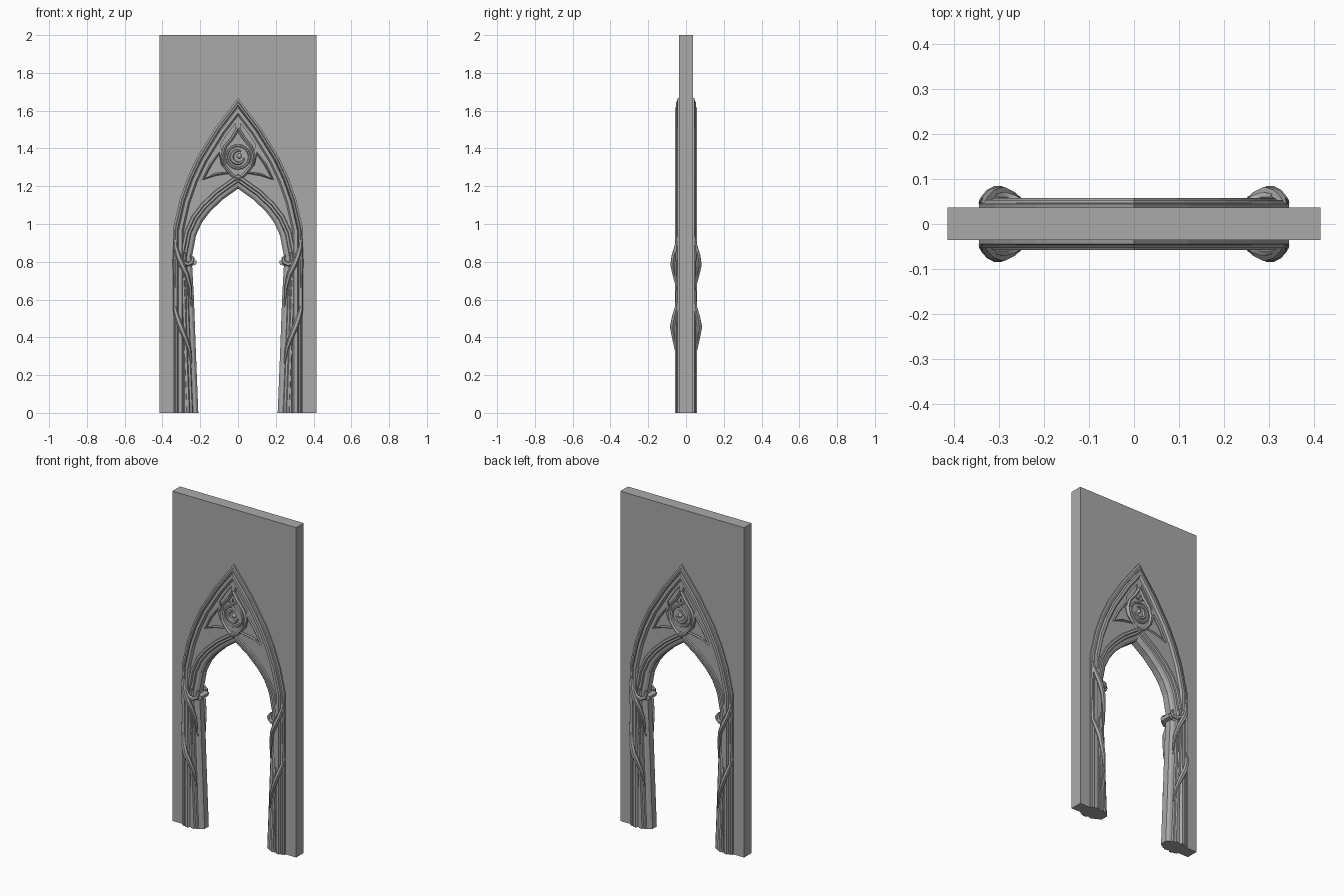
import bpy, bmesh, math
from mathutils import Vector

if "Cube" in bpy.data.objects:
    bpy.data.objects.remove(bpy.data.objects["Cube"])

stone = bpy.data.materials.new("grey_stone")
stone.use_nodes = True
COLOUR = (0.4, 0.4, 0.4, 1)
stone.diffuse_color = COLOUR
stone.node_tree.nodes["Principled BSDF"].inputs["Base Color"].default_value = COLOUR


def finish(name, bm, mirror=(False, False), smooth=False):
    bmesh.ops.recalc_face_normals(bm, faces=bm.faces)
    mesh = bpy.data.meshes.new(name)
    bm.to_mesh(mesh)
    bm.free()
    mesh.materials.append(stone)
    ob = bpy.data.objects.new(name, mesh)
    bpy.context.collection.objects.link(ob)
    bpy.ops.object.select_all(action='DESELECT')
    ob.select_set(True)
    bpy.context.view_layer.objects.active = ob
    if smooth:
        bpy.ops.object.shade_smooth_by_angle(angle=math.radians(40))
    if any(mirror):
        mod = ob.modifiers.new("mirror", 'MIRROR')
        mod.use_axis = (mirror[0], mirror[1], False)
        mod.use_mirror_merge = False
    return ob


def whole(half):
    """Full arch path from right foot over the apex to left foot."""
    return [Vector(p) for p in half] + [Vector((-x, z)) for x, z in reversed(half[:-1])]


def offset(path, d):
    """Path moved toward the opening by d, with mitred corners."""
    out = []
    for i, p in enumerate(path):
        dirs = []
        if i > 0:
            dirs.append((p - path[i - 1]).normalized())
        if i < len(path) - 1:
            dirs.append((path[i + 1] - p).normalized())
        normals = [Vector((-v.y, v.x)) for v in dirs]
        m = sum(normals, Vector((0, 0))).normalized()
        q = p + m * (d / m.dot(normals[0]))
        if i in (0, len(path) - 1):
            q.y = 0
        out.append(q)
    return out


def bridge(bm, rings, closed=False):
    n = len(rings[0])
    pairs = list(zip(rings, rings[1:])) + ([(rings[-1], rings[0])] if closed else [])
    for a, b in pairs:
        for j in range(n):
            k = (j + 1) % n
            bm.faces.new((a[j], a[k], b[k], b[j]))
    if not closed:
        bm.faces.new(rings[0])
        bm.faces.new(rings[-1])


def moulding(name, path, profile):
    """Sweep a front profile of (inset, depth), repeated on the back."""
    loop = profile + [(d, -y) for d, y in reversed(profile)]
    lines = [offset(path, d) for d, y in loop]
    bm = bmesh.new()
    rings = [[bm.verts.new((line[i].x, y, line[i].y)) for line, (d, y) in zip(lines, loop)]
             for i in range(len(path))]
    bridge(bm, rings)
    return finish(name, bm)


def plate(name, outline, y0, y1, mirror=(False, False)):
    bm = bmesh.new()
    bridge(bm, [[bm.verts.new((x, y, z)) for x, z in outline] for y in (y0, y1)])
    return finish(name, bm, mirror)


def tube(name, points, radii, mirror=(True, True), closed=False, sides=6):
    pts = [Vector(p) for p in points]
    n = len(pts)
    bm = bmesh.new()
    rings = []
    for i, p in enumerate(pts):
        a = pts[i - 1] if i or closed else p
        b = pts[(i + 1) % n] if i < n - 1 or closed else p
        t = (b - a).normalized()
        u = t.cross(Vector((0, 1, 0))).normalized()
        v = u.cross(t)
        r = radii[i] if isinstance(radii, list) else radii
        angles = [math.tau * k / sides for k in range(sides)]
        rings.append([bm.verts.new(p + r * (u * math.cos(w) + v * math.sin(w))) for w in angles])
    bridge(bm, rings, closed)
    return finish(name, bm, mirror, smooth=True)


def arc(cx, cz, radius, start, end, steps, y):
    angles = [math.radians(start + (end - start) * i / steps) for i in range(steps + 1)]
    return [(cx + radius * math.cos(a), y, cz + radius * math.sin(a)) for a in angles]


# Arch paths, right half from foot to apex
outer = whole([(0.345, 0), (0.345, 0.97), (0.31, 1.125), (0.268, 1.245),
               (0.217, 1.354), (0.12, 1.51), (0, 1.667)])
inner = whole([(0.21, 0), (0.222, 0.3), (0.234, 0.62), (0.245, 0.82), (0.222, 0.94),
               (0.19, 1.01), (0.148, 1.065), (0.08, 1.13), (0, 1.187)])

# Wall slab with the doorway taken out
opening = [(p.x, p.y) for p in offset(inner, -0.03)]
plate("wall", [(-0.415, 0), (-0.415, 2), (0.415, 2), (0.415, 0)] + opening, -0.036, 0.037)

# Mouldings along the outer and inner arches
moulding("outer_moulding", outer, [(0, 0.045), (0.01, 0.047), (0.014, 0.053), (0.022, 0.053),
                                   (0.026, 0.046), (0.031, 0.058), (0.048, 0.058),
                                   (0.055, 0.048), (0.062, 0.04)])
moulding("inner_moulding", inner, [(-0.064, 0.044), (-0.06, 0.053), (-0.048, 0.053),
                                   (-0.043, 0.045), (-0.032, 0.045), (-0.028, 0.036),
                                   (-0.012, 0.032), (0, 0.02)])

# Infill panel between the mouldings, pierced by tracery recesses
edge = [(p.x, p.y) for p in offset(outer, 0.05)]
edge += [(p.x, p.y) for p in reversed(offset(inner, -0.045))]
infill = plate("infill_panel", edge, -0.046, 0.046)
recesses = [
    [(0.1, 1.375), (0.145, 1.315), (0.185, 1.235), (0.12, 1.262), (0.045, 1.272), (0.082, 1.315)],
    [(0.012, 1.535), (0.06, 1.47), (0.092, 1.42), (0.086, 1.39), (0.05, 1.44), (0.012, 1.5)],
]
for shape in recesses:
    for side in (1, -1):
        cutter = plate("recess_cutter", [(side * x, z) for x, z in shape], -0.1, 0.1)
        cutter.hide_render = True
        mod = infill.modifiers.new("recess", 'BOOLEAN')
        mod.operation = 'DIFFERENCE'
        mod.object = cutter
        bpy.context.view_layer.objects.active = infill
        bpy.ops.object.modifier_apply(modifier=mod.name)
        bpy.data.objects.remove(cutter)

# Raised tracery: side rims and the pointed frame round the medallion
rim = recesses[0]
tube("tracery_rim", [(x, 0.046, z) for x, z in rim], 0.007, closed=True, sides=4)
tube("medallion_frame", [(0, 0.047, 1.505), (0.03, 0.047, 1.455), (0.068, 0.047, 1.41),
                         (0.082, 0.047, 1.36), (0.07, 0.047, 1.305), (0.035, 0.047, 1.262),
                         (0, 0.047, 1.235)], 0.009, sides=4)

# Medallion ring, crescent, boss and star
tube("medallion_ring", arc(0, 1.355, 0.06, 0, 345, 23, 0.046), 0.007,
     mirror=(False, True), closed=True)
steps = 12
tube("crescent", arc(0, 1.355, 0.034, 60, 350, steps, 0.047),
     [0.003 + 0.009 * math.sin(math.pi * i / steps) for i in range(steps + 1)],
     mirror=(False, True))
bm = bmesh.new()
bmesh.ops.create_uvsphere(bm, u_segments=10, v_segments=6, radius=0.014)
bmesh.ops.translate(bm, verts=bm.verts, vec=(0.006, 0.044, 1.36))
finish("medallion_boss", bm, (False, True), smooth=True)
star = []
for i in range(8):
    r = 0.007 if i % 2 else 0.026
    star.append((r * math.sin(i * math.pi / 4), 1.437 + r * math.cos(i * math.pi / 4)))
plate("star", star, 0.045, 0.053, (False, True))

# Vines wrapping the jambs
tube("lower_vine", [(0.338, 0.042, 0.6), (0.334, 0.052, 0.55), (0.32, 0.064, 0.5),
                    (0.303, 0.071, 0.455), (0.28, 0.062, 0.4), (0.258, 0.052, 0.34),
                    (0.246, 0.042, 0.26)], [0.004, 0.011, 0.014, 0.016, 0.014, 0.01, 0.004])
tube("upper_vine", [(0.338, 0.04, 0.94), (0.33, 0.052, 0.88), (0.316, 0.064, 0.83),
                    (0.297, 0.069, 0.785), (0.272, 0.06, 0.735), (0.254, 0.046, 0.67),
                    (0.245, 0.036, 0.56)], [0.004, 0.011, 0.014, 0.016, 0.013, 0.01, 0.004])
tube("vine_stem", [(0.334, 0.05, 0.88), (0.339, 0.047, 0.8), (0.337, 0.046, 0.68),
                   (0.335, 0.05, 0.55)], [0.009, 0.007, 0.007, 0.009], sides=5)
tube("vine_curl", [(0.31, 0.06, 0.84), (0.293, 0.06, 0.8), (0.268, 0.053, 0.787),
                   (0.246, 0.044, 0.795), (0.238, 0.036, 0.82), (0.25, 0.036, 0.835)],
     [0.008, 0.013, 0.013, 0.012, 0.009, 0.004])

# Slender shaft and small bracket at the spring of each arch
tube("jamb_shaft", [(0.277, 0.04, 0), (0.28, 0.04, 0.5), (0.284, 0.04, 0.8),
                    (0.286, 0.04, 0.95)], [0.012, 0.011, 0.011, 0.003])
plate("spring_bracket", [(0.27, 0.77), (0.222, 0.785), (0.218, 0.805), (0.27, 0.815)],
      -0.034, 0.034, (True, False))
